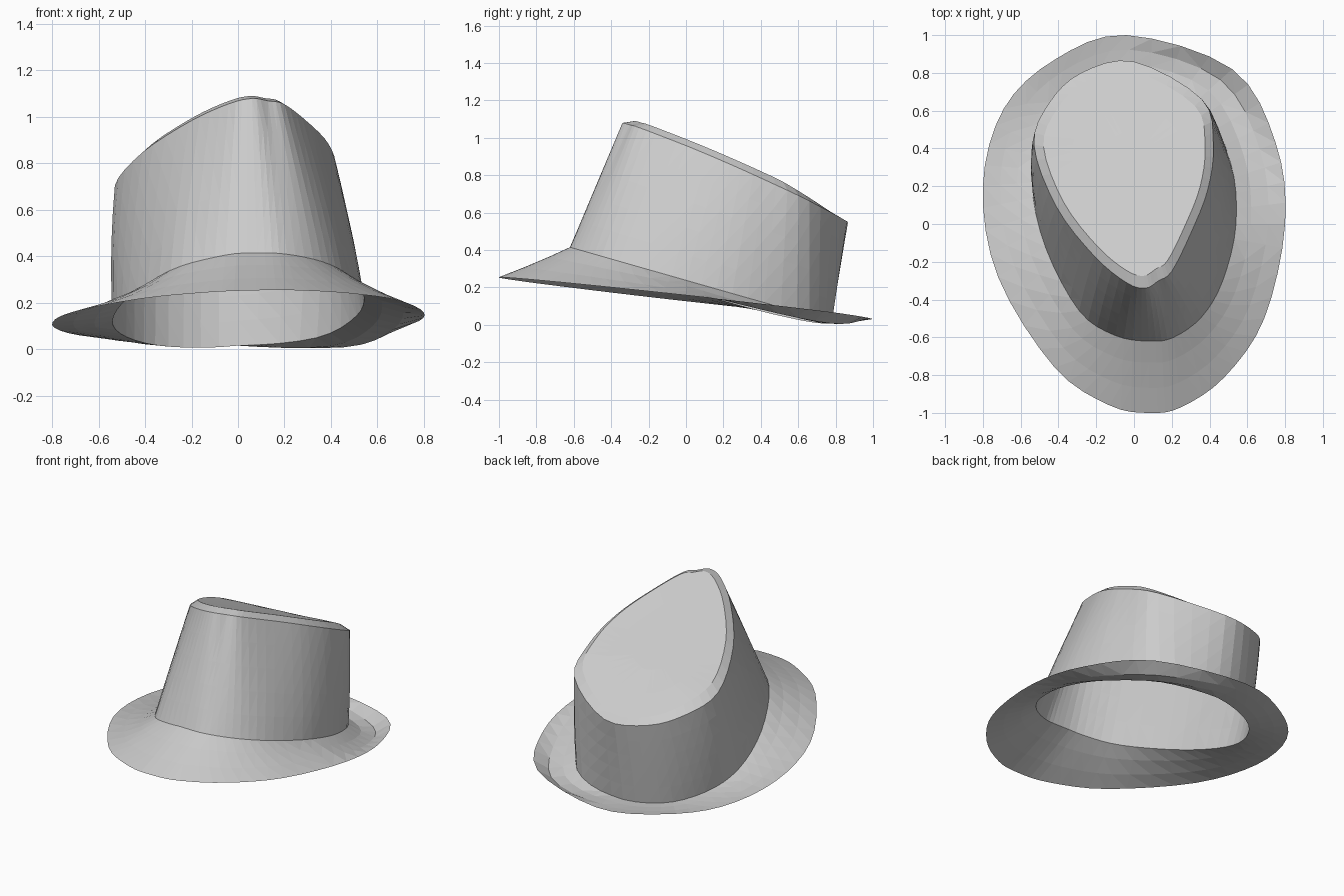
import bpy
import bmesh
from mathutils import Vector

if "Cube" in bpy.data.objects:
    bpy.data.objects.remove(bpy.data.objects["Cube"], do_unlink=True)

STEPS = 4  # samples between neighbouring outline points

# Plan outlines, from the front round by the left side
BRIM = [(.08, -1), (.25, -.97), (.48, -.81), (.69, -.5), (.8, 0), (.75, .43), (.52, .82),
        (-.04, 1), (-.42, .87), (-.69, .61), (-.8, .2), (-.72, -.28), (-.42, -.76), (-.13, -.96)]
BASE = [(.08, -.62), (.21, -.6), (.36, -.49), (.47, -.3), (.54, 0), (.51, .33), (.34, .66),
        (0, .78), (-.3, .69), (-.48, .48), (-.54, .22), (-.47, -.12), (-.29, -.46), (-.1, -.59)]
RIM = [(.06, -.34), (.13, -.3), (.2, -.25), (.3, -.05), (.39, .18), (.42, .42), (.36, .66),
       (0, .86), (-.28, .8), (-.45, .64), (-.53, .42), (-.41, .09), (-.21, -.17), (-.04, -.31)]


def brim_height(x, y):
    return .142 - .11 * y + .02 * x


def base_height(x, y):
    return max(0, .238 - .285 * y + .1 * min(0, x))


def rim_height(x, y):
    return .926 - .433 * y + .1 * x * (1 - .6 * max(0, y))


def panel_height(x, y):
    """The crown panel stands a little proud of the rim, fading to the back."""
    return rim_height(x, y) + .04 * min(1, max(0, (.85 - y) / .35))


def smooth_ring(points, height):
    """Closed spline through the plan points, lifted to the given height."""
    ring = []
    pts = [Vector(p) for p in points]
    n = len(pts)
    for i in range(n):
        a, b, c, d = (pts[(i + k) % n] for k in (-1, 0, 1, 2))
        for s in range(STEPS):
            t = s / STEPS
            p = .5 * (2 * b + (c - a) * t + (2 * a - 5 * b + 4 * c - d) * t * t
                      + (3 * b - a - 3 * c + d) * t ** 3)
            ring.append(Vector((p.x, p.y, height(p.x, p.y))))
    return ring


def between(a, b, t):
    return [p.lerp(q, t) for p, q in zip(a, b)]


def skin(name, rings, material, tip=None):
    """Bridge a stack of rings, with an optional closing point."""
    bm = bmesh.new()
    rows = [[bm.verts.new(p) for p in ring] for ring in rings]
    n = len(rows[0])
    for low, high in zip(rows, rows[1:]):
        for i in range(n):
            j = (i + 1) % n
            bm.faces.new((low[i], low[j], high[j], high[i]))
    if tip:
        point = bm.verts.new(tip)
        for i in range(n):
            bm.faces.new((rows[-1][i], rows[-1][(i + 1) % n], point))
    bmesh.ops.triangulate(bm, faces=bm.faces[:])
    mesh = bpy.data.meshes.new(name)
    bm.to_mesh(mesh)
    bm.free()
    mesh.materials.append(material)
    obj = bpy.data.objects.new(name, mesh)
    bpy.context.collection.objects.link(obj)


felt = bpy.data.materials.new("grey_felt")
felt.use_nodes = True
felt.diffuse_color = (.6, .6, .6, 1)
felt.node_tree.nodes["Principled BSDF"].inputs["Base Color"].default_value = (.6, .6, .6, 1)

brim_edge = smooth_ring(BRIM, brim_height)
crown_base = smooth_ring(BASE, base_height)
crown_rim = smooth_ring(RIM, rim_height)

# Brim: open sheet with a slight dent at the back left
brim_rings = [brim_edge]
for t in (.35, .7):
    ring = between(brim_edge, crown_base, t)
    for p in ring:
        dent = .13 * max(0, p.x) * max(0, p.y)
        p.z = max(0, p.z - .004 - dent)
    brim_rings.append(ring)
skin("brim", brim_rings + [crown_base], felt)

# Crown wall: tapering, a little fuller halfway up
walls = []
for k in range(6):
    t = k / 5
    ring = between(crown_base, crown_rim, t)
    for p in ring:
        p.x *= 1 + .08 * t * (1 - t)
    walls.append(ring)
skin("crown_wall", walls, felt)

# Crown top: bevelled edge strip and sloping panel
centre = Vector((-.02, .32, 0))
centre.z = panel_height(centre.x, centre.y)
panels = []
for shrink in (.1, .4, .7):
    ring = [p.lerp(centre, shrink) for p in crown_rim]
    for p in ring:
        p.z = panel_height(p.x, p.y)
    panels.append(ring)
skin("crown_top", [crown_rim] + panels, felt, centre)
